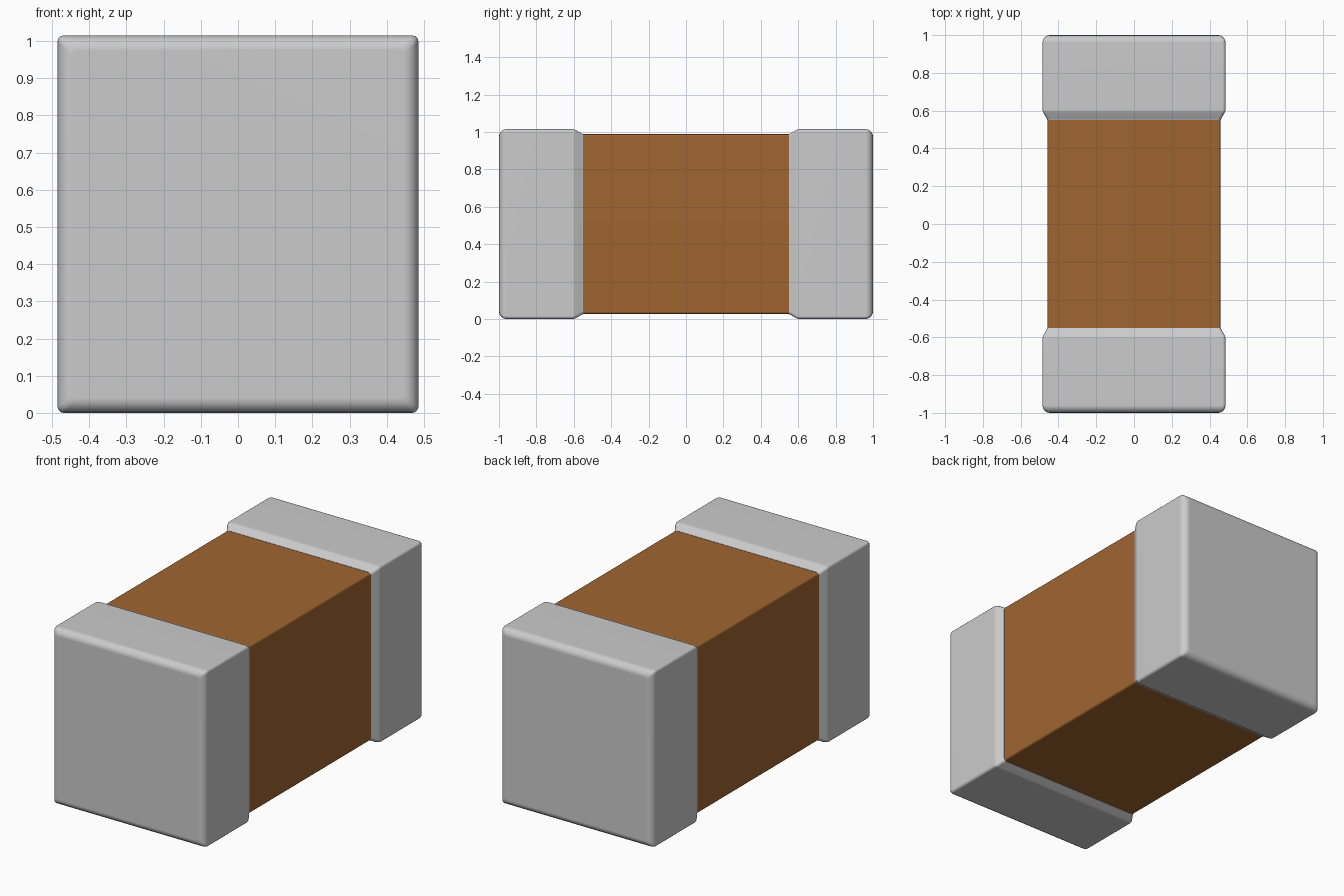
import bpy, bmesh, math

cube = bpy.data.objects.get("Cube")
if cube:
    bpy.data.objects.remove(cube, do_unlink=True)

HALF_W, HALF_H, MID_Z = 0.485, 0.5075, 0.5075


def material(name, rgb, rough):
    m = bpy.data.materials.new(name)
    m.use_nodes = True
    m.diffuse_color = (*rgb, 1)
    bsdf = m.node_tree.nodes["Principled BSDF"]
    bsdf.inputs["Base Color"].default_value = (*rgb, 1)
    bsdf.inputs["Roughness"].default_value = rough
    return m


def section(inset, radius, steps=3):
    """Rounded rectangle in x and z, shrunk by inset."""
    w, h = HALF_W - inset - radius, HALF_H - inset - radius
    pts = []
    for q, (sx, sz) in enumerate([(1, 1), (-1, 1), (-1, -1), (1, -1)]):
        for i in range(steps + 1):
            a = (q + i / steps) * math.pi / 2
            pts.append((sx * w + radius * math.cos(a),
                        MID_Z + sz * h + radius * math.sin(a)))
    return pts


def loft(name, profile, radius, mat):
    """Skin rounded rectangles along y; profile holds (y, inset)."""
    bm = bmesh.new()
    rings = [[bm.verts.new((x, y, z)) for x, z in section(inset, radius)]
             for y, inset in profile]
    n = len(rings[0])
    for a, b in zip(rings, rings[1:]):
        for i in range(n):
            j = (i + 1) % n
            bm.faces.new((a[i], a[j], b[j], b[i]))
    bm.faces.new(rings[0])
    bm.faces.new(rings[-1])
    bmesh.ops.recalc_face_normals(bm, faces=bm.faces)
    mesh = bpy.data.meshes.new(name)
    bm.to_mesh(mesh)
    bm.free()
    mesh.materials.append(mat)
    ob = bpy.data.objects.new(name, mesh)
    bpy.context.collection.objects.link(ob)
    bpy.ops.object.select_all(action='DESELECT')
    ob.select_set(True)
    bpy.context.view_layer.objects.active = ob
    bpy.ops.object.shade_smooth_by_angle(angle=math.radians(40))
    # Keep the large faces flat between the rounded edges
    wn = ob.modifiers.new("flat_faces", 'WEIGHTED_NORMAL')
    wn.keep_sharp = True
    return ob


brown = material("brown ceramic", (0.35, 0.13, 0.03), 0.6)
silver = material("silver metal", (0.6, 0.6, 0.6), 0.5)

# Central block, its ends tucked inside the caps
loft("ceramic_body", [(-0.58, 0.027), (0.58, 0.027)], 0.012, brown)

# End caps: sloped shoulder, straight wall, rounded outer edge
R = 0.04
cap = [(0.55, 0.0255), (0.56, 0.022), (0.59, 0.004), (0.605, 0.0)]
for i in range(5):
    a = i / 4 * math.pi / 2
    cap.append((1 - R + R * math.sin(a), R - R * math.cos(a)))
for name, side in (("front_cap", -1), ("back_cap", 1)):
    loft(name, [(side * y, inset) for y, inset in cap], 0.016, silver)
